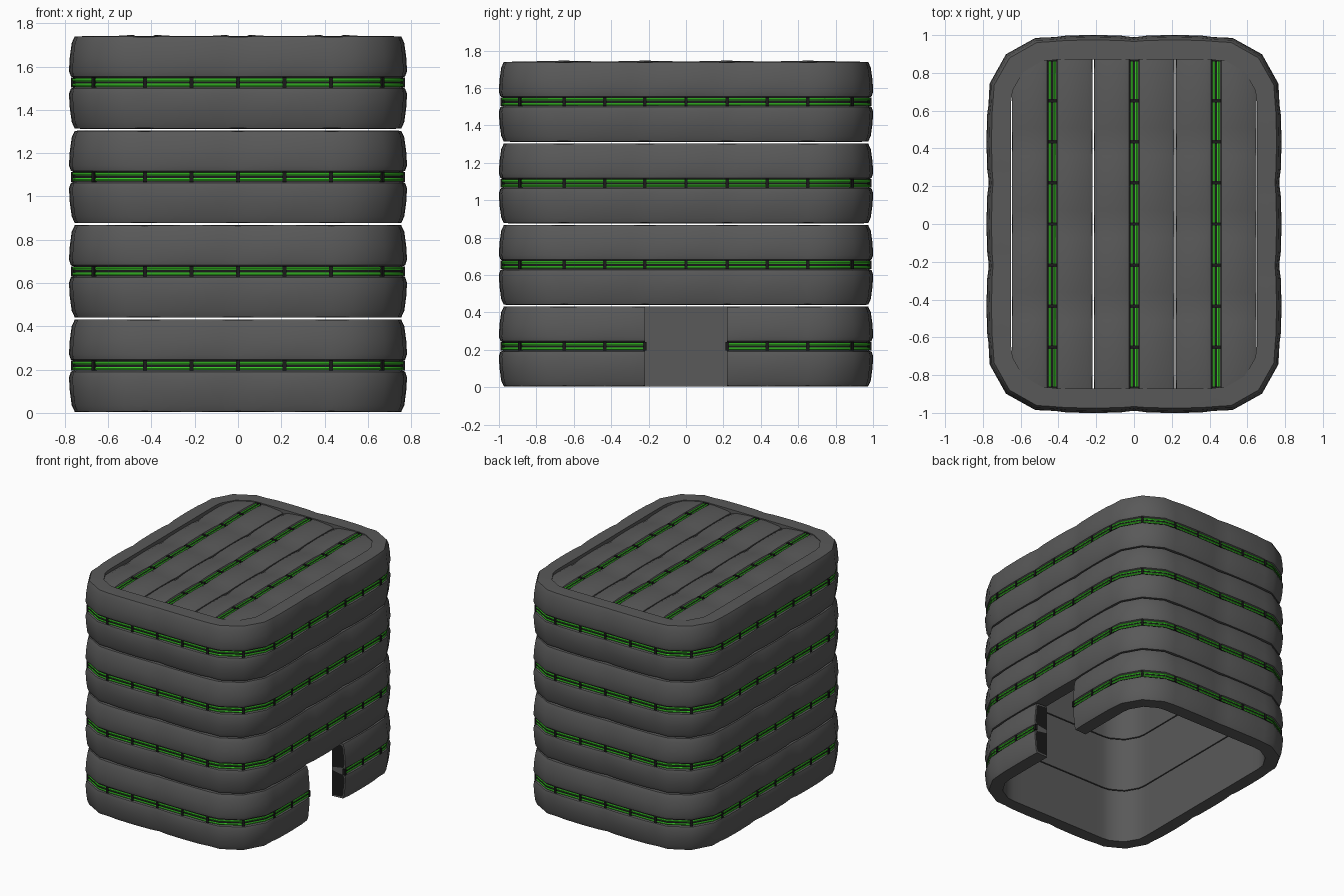
import bpy, bmesh
from math import sin, cos, pi, radians
from mathutils import Vector as V

if "Cube" in bpy.data.objects:
    bpy.data.objects.remove(bpy.data.objects["Cube"])

H = 0.436                       # height of one padded module
CX, CY, R = 0.43, 0.65, 0.22    # corner centres and inner corner radius
Z = V((0, 0, 1))


def material(name, rgb):
    m = bpy.data.materials.new(name)
    m.diffuse_color = (*rgb, 1)
    m.use_nodes = True
    m.node_tree.nodes["Principled BSDF"].inputs["Base Color"].default_value = m.diffuse_color
    return m


GREY = material("dark_fabric", (0.10, 0.10, 0.10))
GREEN = material("green_tube", (0.04, 0.55, 0.02))
BLACK = material("black_trim", (0.01, 0.01, 0.01))

# Stations along one padded panel: position and how far it puffs out
PUFF = [(0, 0), (0.17, 0.75), (0.5, 1), (0.83, 0.75), (1, 0)]


def finish(bm, name, mat, angle=40):
    bmesh.ops.recalc_face_normals(bm, faces=bm.faces)
    me = bpy.data.meshes.new(name)
    bm.to_mesh(me)
    bm.free()
    ob = bpy.data.objects.new(name, me)
    bpy.context.collection.objects.link(ob)
    me.materials.append(mat)
    bpy.ops.object.select_all(action='DESELECT')
    ob.select_set(True)
    bpy.context.view_layer.objects.active = ob
    bpy.ops.object.shade_smooth_by_angle(angle=radians(angle))
    return ob


def loft(name, stations, profile, mat, closed):
    """Sweep a (depth, height, puff depth, puff height) loop along stations."""
    bm = bmesh.new()
    rings = [[bm.verts.new(o + out * (d + f * pd) + up * (h + f * ph))
              for d, h, pd, ph in profile] for o, out, up, f in stations]
    n = len(profile)
    for i in range(len(rings) - (0 if closed else 1)):
        a, b = rings[i], rings[(i + 1) % len(rings)]
        for j in range(n):
            k = (j + 1) % n
            bm.faces.new((a[j], a[k], b[k], b[j]))
    if not closed:
        bm.faces.new(rings[0])
        bm.faces.new(rings[-1])
    return finish(bm, name, mat)


def box_profile(d0, d1, h0, h1):
    return [(d0, h0, 0, 0), (d1, h0, 0, 0), (d1, h1, 0, 0), (d0, h1, 0, 0)]


# Double-cushion cross-section, mirrored about the groove
half = [(0, 0.004, 0, 0), (0.06, 0.006, 0, -0.002), (0.096, 0.008, 0.008, -0.003),
        (0.106, 0.035, 0.012, 0), (0.113, 0.10, 0.014, 0), (0.118, 0.165, 0.013, 0),
        (0.114, 0.19, 0.008, 0), (0.104, 0.197, 0, 0)]
CUSHION = half + [(d, H - h, pd, -ph) for d, h, pd, ph in reversed(half)]


def line(p, q, out, up):
    p, q = V(p), V(q)
    return [(p.lerp(q, t), V(out), up, f) for t, f in PUFF]


def corner(sx, sy, a0):
    res = []
    for t, f in PUFF:
        n = V((cos(a0 + t * pi / 2), sin(a0 + t * pi / 2), 0))
        res.append((V((sx * CX, sy * CY, 0)) + n * R, n, Z, f))
    return res


def wall_path(door):
    """Counter-clockwise ring of panels; the door panel is last and optional."""
    X, Y, g = CX + R, CY + R, 0.22
    e, n, w, s = (1, 0, 0), (0, 1, 0), (-1, 0, 0), (0, -1, 0)
    segs = [line((X, g, 0), (X, CY, 0), e, Z), corner(1, 1, 0),
            line((CX, Y, 0), (0, Y, 0), n, Z), line((0, Y, 0), (-CX, Y, 0), n, Z),
            corner(-1, 1, pi / 2),
            line((-X, CY, 0), (-X, g, 0), w, Z), line((-X, g, 0), (-X, -g, 0), w, Z),
            line((-X, -g, 0), (-X, -CY, 0), w, Z), corner(-1, -1, pi),
            line((-CX, -Y, 0), (0, -Y, 0), s, Z), line((0, -Y, 0), (CX, -Y, 0), s, Z),
            corner(1, -1, 1.5 * pi), line((X, -CY, 0), (X, -g, 0), e, Z)]
    if not door:
        segs.append(line((X, -g, 0), (X, g, 0), e, Z))
    path = [st for seg in segs for st in seg[:-1]]
    return path + [segs[-1][-1]] if door else path


def clips(name, stations):
    """Small black clamps over the tubes at each seam and panel centre."""
    bm = bmesh.new()
    for o, out, up, f in stations:
        if f not in (0, 1):
            continue
        side = up.cross(out)
        vs = [bm.verts.new(o + out * d + up * (H / 2 + h) + side * s)
              for d in (0.10, 0.121) for h, s in
              ((-.023, -.009), (.023, -.009), (.023, .009), (-.023, .009))]
        for q in ((0, 1, 2, 3), (4, 5, 6, 7), (0, 1, 5, 4), (1, 2, 6, 5),
                  (2, 3, 7, 6), (3, 0, 4, 7)):
            bm.faces.new([vs[i] for i in q])
    finish(bm, name, BLACK)


def module(name, path, closed):
    """Padded body plus the trim strip, twin green tubes and clamps."""
    loft(name + "_padding", path, CUSHION, GREY, closed)
    m = H / 2
    loft(name + "_trim", path, box_profile(0.10, 0.111, m - .02, m + .02), BLACK, closed)
    for side, c in (("lower", m - 0.0125), ("upper", m + 0.0125)):
        tube = [(0.110 + 0.007 * cos(k * pi / 3), c + 0.008 * sin(k * pi / 3), 0, 0)
                for k in range(6)]
        loft(f"{name}_{side}_tube", path, tube, GREEN, closed)
    clips(name + "_clamps", path)


# Four stacked wall rings, the lowest broken by the doorway
for i in range(4):
    path = [(o + Z * H * i, out, up, f) for o, out, up, f in wall_path(i == 0)]
    module(f"wall_ring_{i + 1}", path, i > 0)

# Three roof beams running front to back
for i in range(3):
    x0 = -0.434 * 1.5 + 0.434 * i
    ys = [-0.87 + 0.435 * k for k in range(5)]
    path = []
    for a, b in zip(ys, ys[1:]):
        seg = line((x0, a, 1.615), (x0, b, 1.615), (0, 0, 1), V((1, 0, 0)))
        path += seg[:-1] if b < 0.8 else seg
    module(f"roof_beam_{i + 1}", path, False)

# Dark cell openings on both door jambs
cell = [(0.008, 0.015), (0.09, 0.02), (0.099, 0.04), (0.111, 0.16), (0.10, 0.19), (0.008, 0.205)]
for label, y in (("front", -0.2185), ("back", 0.2185)):
    bm = bmesh.new()
    for flip in (False, True):
        bm.faces.new([bm.verts.new((CX + R + d, y, H - h if flip else h)) for d, h in cell])
    finish(bm, label + "_jamb_cells", BLACK)
